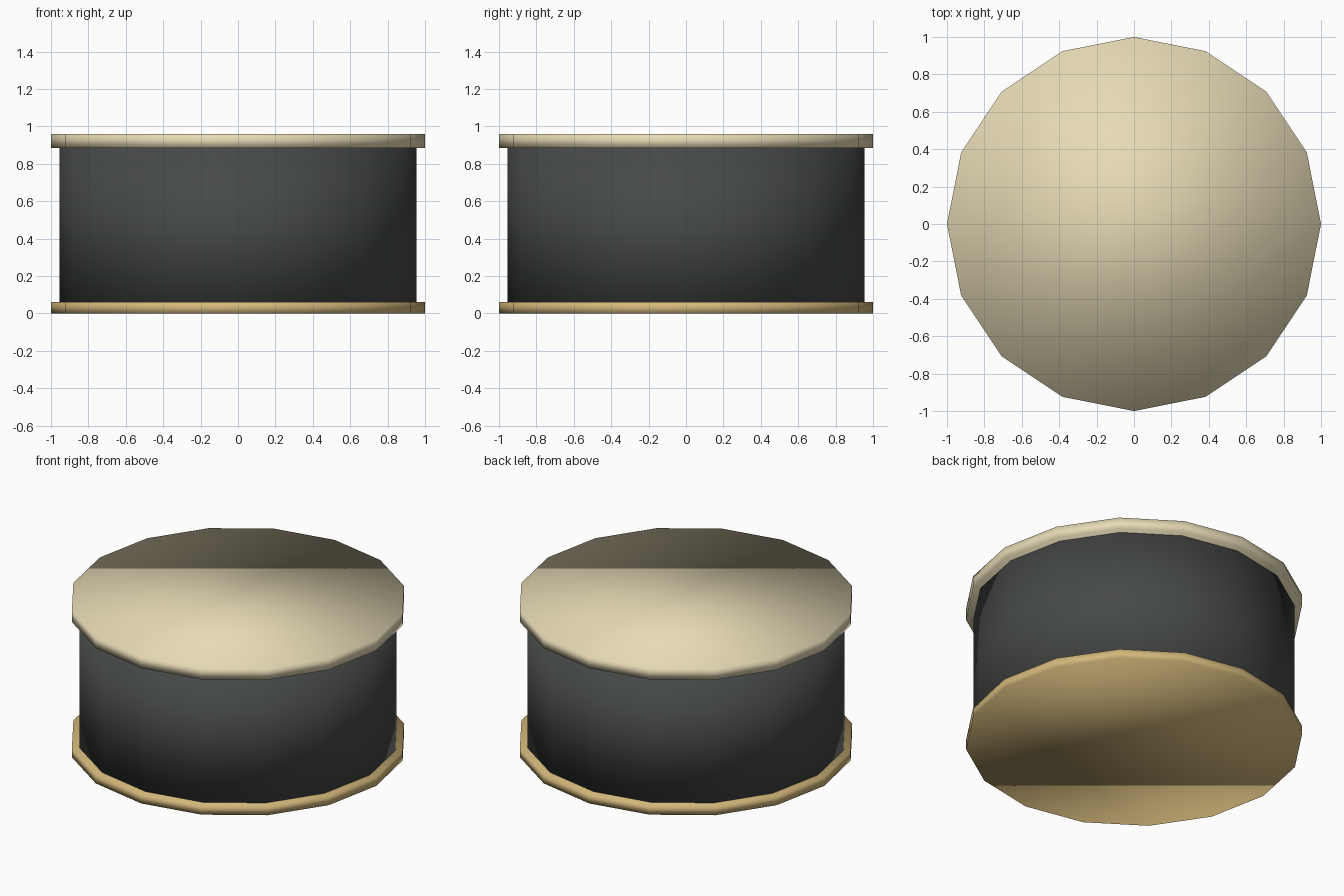
import bpy

if "Cube" in bpy.data.objects:
    bpy.data.objects.remove(bpy.data.objects["Cube"])

SIDES = 16


def material(name, color):
    mat = bpy.data.materials.new(name)
    mat.diffuse_color = (*color, 1)
    mat.use_nodes = True
    mat.node_tree.nodes["Principled BSDF"].inputs["Base Color"].default_value = mat.diffuse_color
    return mat


def disc(name, radius, z0, z1, mat):
    """Smooth-shaded 16-sided closed cylinder between two heights."""
    bpy.ops.mesh.primitive_cylinder_add(
        vertices=SIDES, radius=radius, depth=z1 - z0,
        location=(0, 0, (z0 + z1) / 2))
    obj = bpy.context.object
    obj.name = name
    obj.data.materials.append(mat)
    bpy.ops.object.shade_smooth()
    return obj


dark = material("dark_grey", (0.06, 0.067, 0.063))
gold = material("gold", (0.66, 0.48, 0.20))
cream = material("cream", (0.79, 0.70, 0.46))

# Thin base plate, dark drum and lid
disc("base_plate", 1.0, 0.0, 0.06, gold)
disc("drum_body", 0.955, 0.002, 0.89, dark)
disc("lid", 1.0, 0.885, 0.96, cream)
